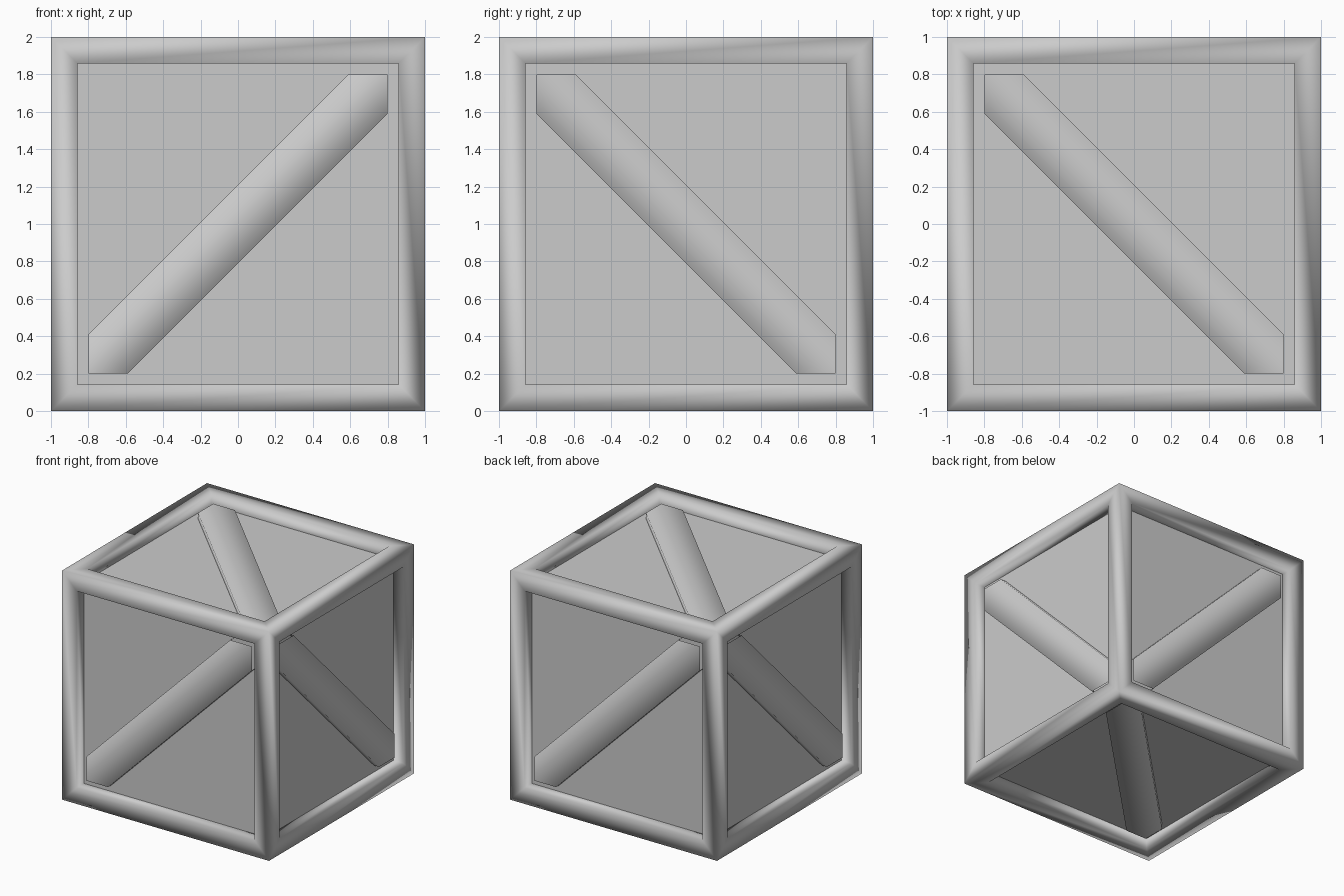
import bpy, bmesh
from mathutils import Vector

if "Cube" in bpy.data.objects:
    bpy.data.objects.remove(bpy.data.objects["Cube"])

CENTRE = Vector((0, 0, 1))
INNER, PANEL, BRACE = 0.8, 0.9, 0.95   # opening half-size, panel and brace-top distances
X, Y, Z = Vector((1, 0, 0)), Vector((0, 1, 0)), Vector((0, 0, 1))


def add_object(name, bm, smooth):
    for f in bm.faces:
        f.smooth = smooth
    mesh = bpy.data.meshes.new(name)
    bm.to_mesh(mesh)
    bm.free()
    ob = bpy.data.objects.new(name, mesh)
    ob.location = CENTRE
    bpy.context.collection.objects.link(ob)
    return ob


# Outer frame: cube with a recess on every side, smooth-shaded
bm = bmesh.new()
bmesh.ops.create_cube(bm, size=2)
sides = bm.faces[:]
bmesh.ops.inset_individual(bm, faces=sides, thickness=1 - INNER)
bm.normal_update()
walls = []
for f in sides:
    n = f.normal.copy()
    top = list(f.verts)
    low = [bm.verts.new(v.co - n * (1 - PANEL)) for v in top]
    for i in range(4):
        j = (i + 1) % 4
        bm.faces.new((top[i], top[j], low[j], low[i]))
bmesh.ops.delete(bm, geom=sides, context='FACES_ONLY')
add_object("crate_frame", bm, True)

# Flat recessed panels: one inner box
bm = bmesh.new()
bmesh.ops.create_cube(bm, size=2 * PANEL)
add_object("crate_panels", bm, False)


# Diagonal braces, running from -u-v to +u+v on each side
def brace(name, u, v):
    n = u.cross(v)
    a, b = INNER, 0.59
    outline = [(-a, -a), (-b, -a), (a, b), (a, a), (b, a), (-a, -b)]
    bm = bmesh.new()
    top = [bm.verts.new(u * p + v * q + n * BRACE) for p, q in outline]
    low = [bm.verts.new(u * p + v * q + n * PANEL) for p, q in outline]
    bm.faces.new((top[0], top[1], top[5]))
    bm.faces.new((top[1], top[2], top[4], top[5]))
    bm.faces.new((top[2], top[3], top[4]))
    for i, j in ((1, 2), (4, 5)):
        bm.faces.new((top[j], top[i], low[i], low[j]))
    add_object(name, bm, True)


for name, u, v in (("front", X, Z), ("back", -X, Z), ("right", Z, -Y),
                   ("left", Z, Y), ("top", Y, -X), ("bottom", Y, X)):
    brace(name + "_brace", u, v)
